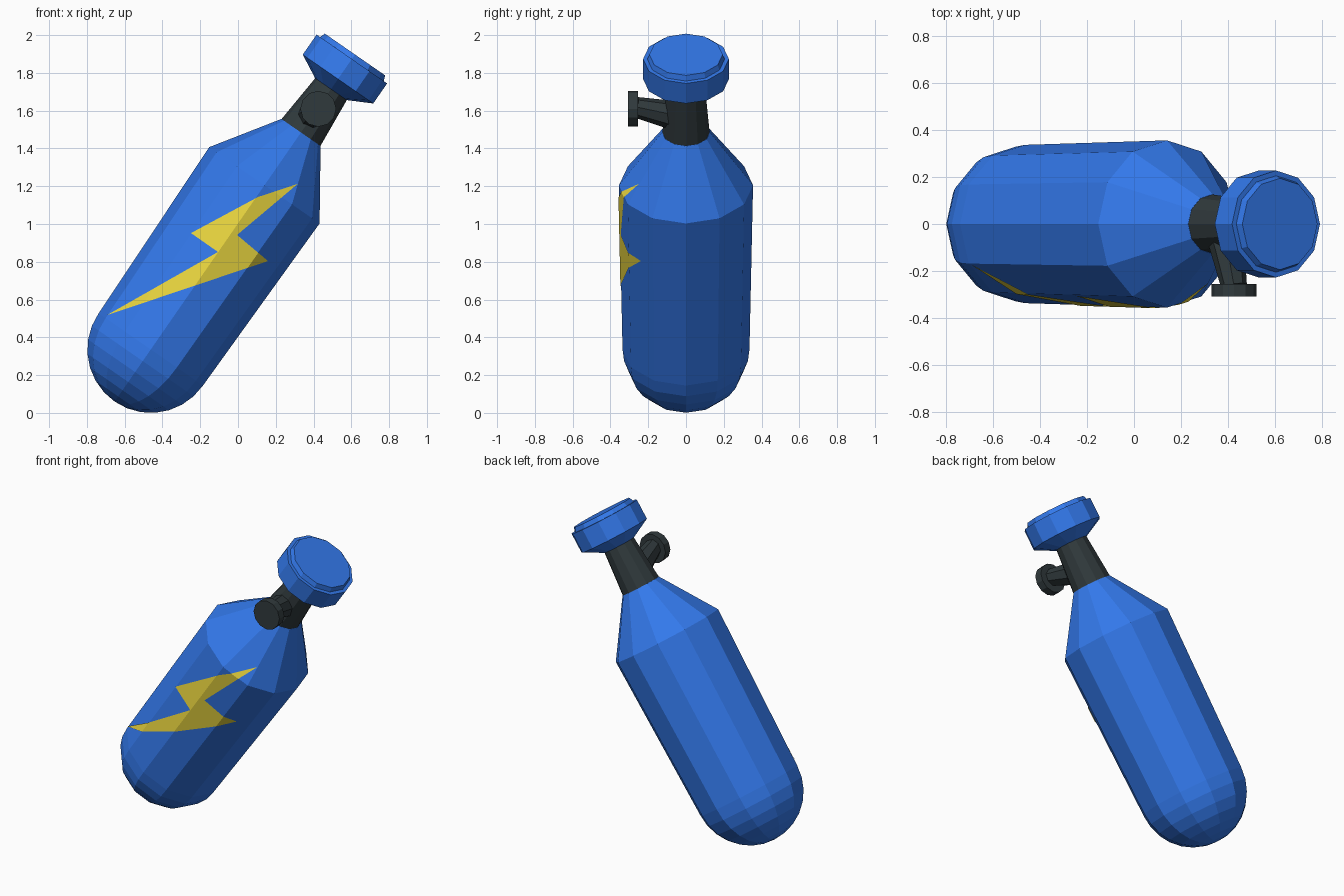
import bpy, bmesh
from math import sin, cos, pi, radians
from mathutils import Matrix, Vector

if "Cube" in bpy.data.objects:
    bpy.data.objects.remove(bpy.data.objects["Cube"])

SIDES = 12
# tank frame: origin at the shoulder centre, local z along the leaning axis
TILT = Matrix.Translation((0.14, 0, 1.205)) @ Matrix.Rotation(radians(34.7), 4, 'Y')


def material(name, rgb):
    m = bpy.data.materials.new(name)
    m.diffuse_color = (*rgb, 1)
    m.use_nodes = True
    m.node_tree.nodes["Principled BSDF"].inputs["Base Color"].default_value = m.diffuse_color
    return m


BLUE = material("blue_paint", (0.033, 0.19, 0.83))
DARK = material("dark_metal", (0.03, 0.042, 0.046))
YELLOW = material("yellow_paint", (0.83, 0.68, 0.05))


def make_object(name, bm, mat):
    bmesh.ops.recalc_face_normals(bm, faces=bm.faces)
    me = bpy.data.meshes.new(name)
    bm.to_mesh(me)
    bm.free()
    me.materials.append(mat)
    ob = bpy.data.objects.new(name, me)
    bpy.context.collection.objects.link(ob)
    return ob


def lathe(name, profile, mat, frame=TILT, sides=SIDES):
    """Closed solid from (radius, height) points; radius 0 makes a pole."""
    bm = bmesh.new()
    rings = []
    for r, h in profile:
        n = sides if r > 0 else 1
        rings.append([bm.verts.new(frame @ Vector((r * cos(2 * pi * i / sides),
                                                   r * sin(2 * pi * i / sides), h)))
                      for i in range(n)])
    for a, b in zip(rings, rings[1:]):
        for i in range(sides):
            j = (i + 1) % sides
            quad = [a[i % len(a)], a[j % len(a)], b[j % len(b)], b[i % len(b)]]
            bm.faces.new(list(dict.fromkeys(quad)))
    for ring in (rings[0], rings[-1]):
        if len(ring) > 1:
            bm.faces.new(ring)
    return make_object(name, bm, mat)


def tank_profile(grow=0.0):
    base, r = -1.057, 0.336
    pts = [(0, base - r - grow)]
    pts += [((r + grow) * sin(a), base - (r + grow) * cos(a))
            for a in (pi / 2 * k / 7 for k in range(1, 8))]
    return pts + [(0.355 + grow, 0), (0.126 + grow, 0.34)]


# tank body, neck and cap
lathe("tank_body", tank_profile(), BLUE)
lathe("neck", [(0.126, 0.33), (0.10, 0.64)], DARK)
lathe("cap", [(0.10, 0.618), (0.227, 0.684), (0.227, 0.813), (0.205, 0.813),
              (0.194, 0.842)], BLUE)

# side valve: slanted stem and hand wheel facing the front
start, end = Vector((0.385, -0.04, 1.57)), Vector((0.425, -0.265, 1.618))
axis = end - start
stem_frame = Matrix.Translation(start) @ axis.to_track_quat('Z', 'Y').to_matrix().to_4x4()
lathe("valve_stem", [(0.08, 0), (0.055, axis.length)], DARK, stem_frame, 8)
wheel_frame = Matrix.Translation((0.425, -0.255, 1.61)) @ Matrix.Rotation(pi / 2, 4, 'X')
lathe("valve_wheel", [(0.095, 0), (0.095, 0.052)], DARK, wheel_frame)

# lightning bolt: a flat outline projected onto the tank's front skin
outline = [(-0.695, 0.517), (-0.106, 0.852), (-0.249, 0.952), (0.106, 1.143),
           (0.317, 1.213), (-0.005, 0.942), (0.159, 0.804)]
bm = bmesh.new()
front = [bm.verts.new((x, -0.6, z)) for x, z in outline]
face = bm.faces.new(front)
moved = bmesh.ops.extrude_face_region(bm, geom=[face], use_keep_orig=True)["geom"]
bmesh.ops.translate(bm, vec=(0, 0.58, 0),
                    verts=[v for v in moved if isinstance(v, bmesh.types.BMVert)])
cutter = make_object("bolt_cutter", bm, YELLOW)
cutter.hide_render = True

bolt = lathe("lightning_bolt", tank_profile(0.004), YELLOW)
mod = bolt.modifiers.new("trim", 'BOOLEAN')
mod.operation, mod.solver, mod.object = 'INTERSECT', 'EXACT', cutter
trimmed = bolt.evaluated_get(bpy.context.evaluated_depsgraph_get())
bm = bmesh.new()
bm.from_mesh(trimmed.to_mesh())
trimmed.to_mesh_clear()
bolt.modifiers.clear()
bpy.data.objects.remove(cutter)

# keep only the outer skin of the bolt
bm.normal_update()
bmesh.ops.delete(bm, geom=[f for f in bm.faces if f.normal.y > -0.1], context='FACES')
bm.to_mesh(bolt.data)
bm.free()
